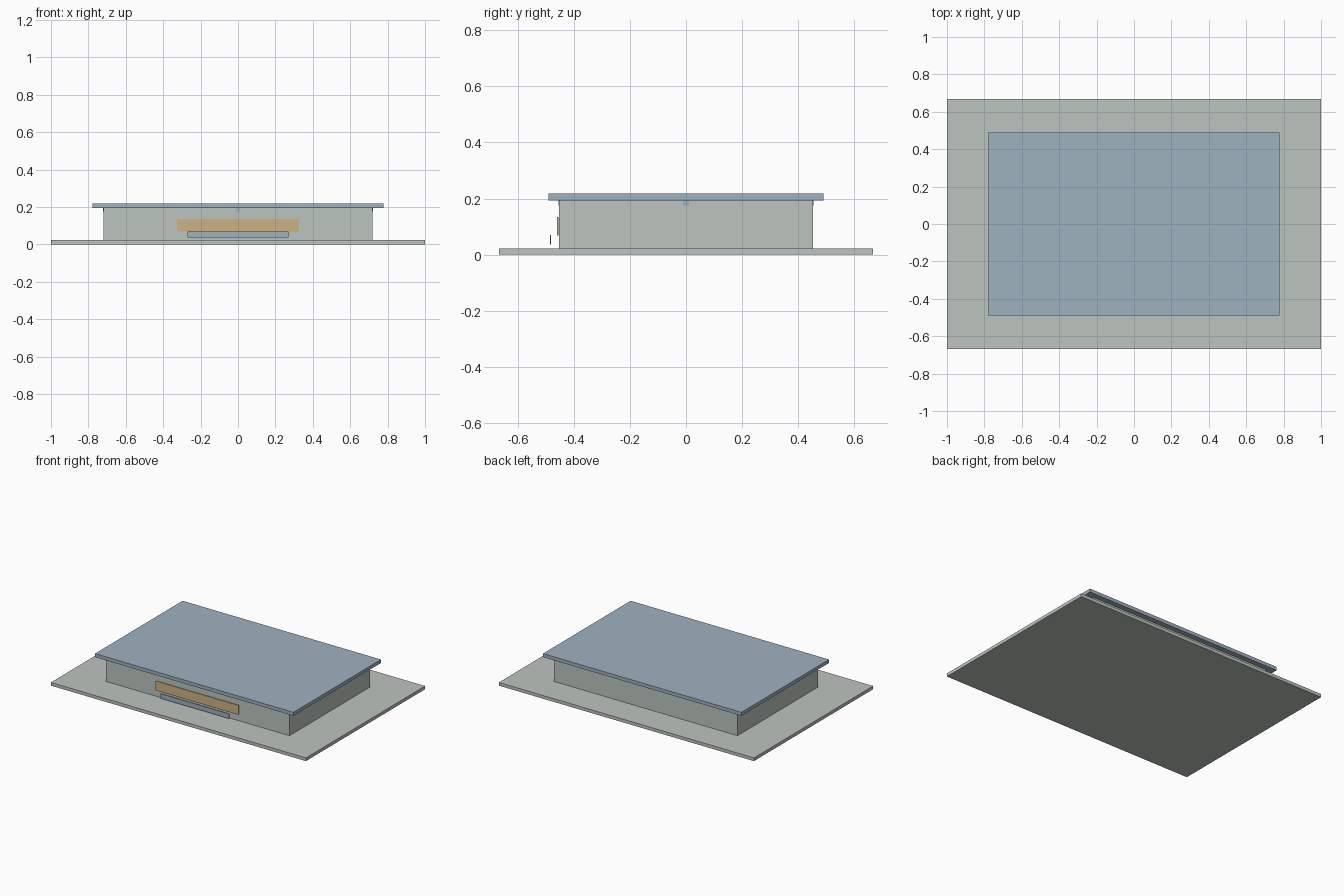
import bpy
import bmesh
from mathutils import Vector

cube = bpy.data.objects.get("Cube")
if cube:
    bpy.data.objects.remove(cube, do_unlink=True)


def material(name, color):
    mat = bpy.data.materials.new(name)
    mat.use_nodes = True
    mat.diffuse_color = (*color, 1)
    mat.node_tree.nodes["Principled BSDF"].inputs["Base Color"].default_value = (*color, 1)
    return mat


def box(name, half_x, y_range, z_range, mat):
    """Flat-sided box centred on x = 0."""
    low = Vector((-half_x, y_range[0], z_range[0]))
    high = Vector((half_x, y_range[1], z_range[1]))
    bm = bmesh.new()
    bmesh.ops.create_cube(bm, size=1)
    bmesh.ops.scale(bm, vec=high - low, verts=bm.verts)
    bmesh.ops.translate(bm, vec=(low + high) / 2, verts=bm.verts)
    mesh = bpy.data.meshes.new(name)
    bm.to_mesh(mesh)
    bm.free()
    mesh.materials.append(mat)
    obj = bpy.data.objects.new(name, mesh)
    bpy.context.collection.objects.link(obj)
    return obj


concrete = material("pale grey concrete", (0.503, 0.558, 0.521))
blue = material("dusty blue metal", (0.347, 0.445, 0.527))
ochre = material("ochre panel", (0.604, 0.456, 0.223))

# Ground slab, walls and overhanging roof
base_top, wall_top, roof_top = 0.023, 0.194, 0.219
box("ground_slab", 1.0, (-0.667, 0.667), (0, base_top), concrete)
box("building_walls", 0.72, (-0.452, 0.452), (base_top, wall_top), concrete)
box("flat_roof", 0.778, (-0.49, 0.49), (wall_top, roof_top), blue)

# Crossed roof beams, their ends just proud of the walls
beam_z = (0.175, wall_top)
box("long_roof_beam", 0.722, (-0.01, 0.01), beam_z, blue)
box("cross_roof_beam", 0.01, (-0.454, 0.454), beam_z, blue)

# Panel and lower plate in front of the front wall
box("front_panel", 0.325, (-0.46, -0.455), (0.069, 0.135), ochre)
box("front_plate", 0.27, (-0.485, -0.481), (0.036, 0.07), blue)
